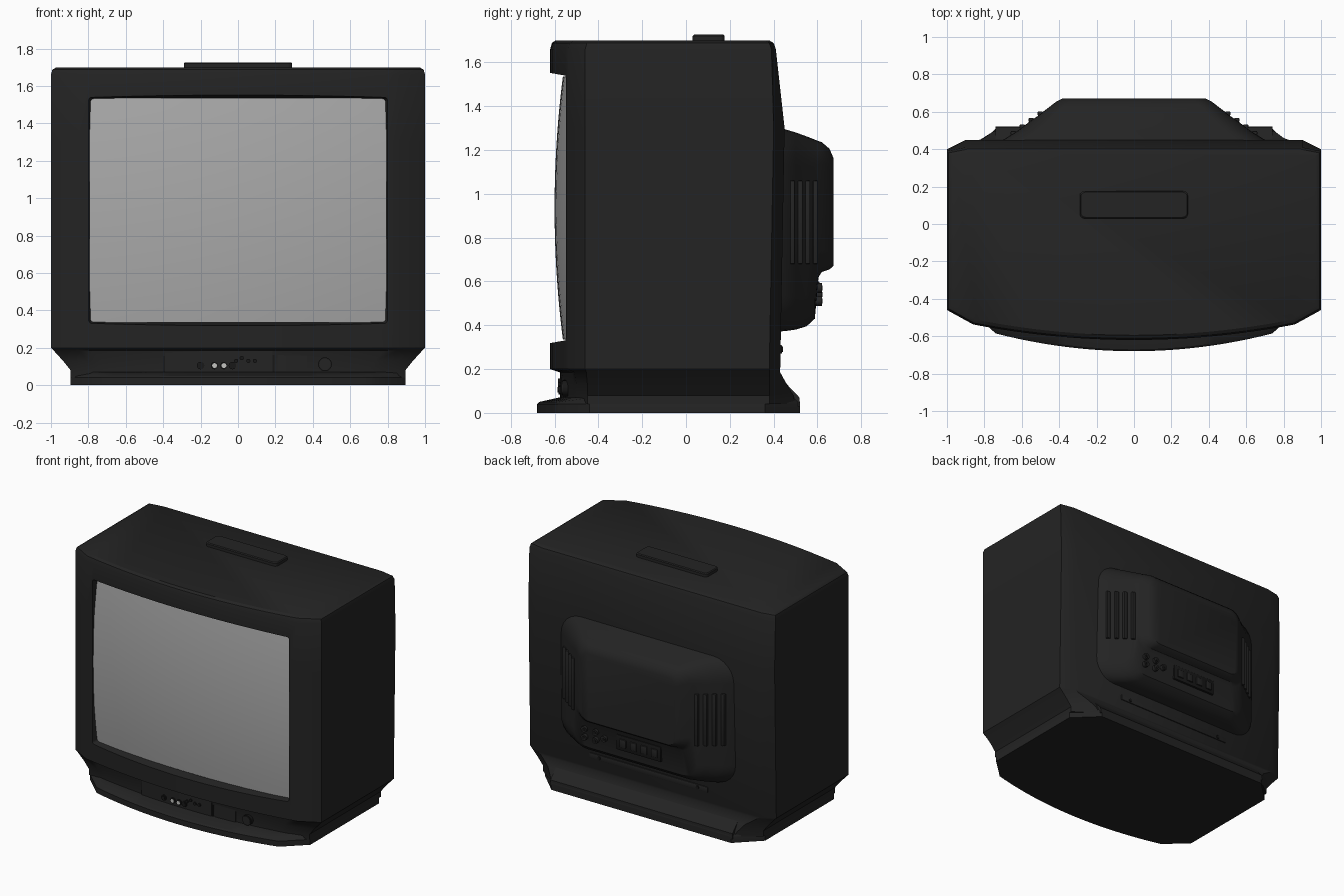
import bpy, bmesh, math
from mathutils import Vector

cube = bpy.data.objects.get("Cube")
if cube:
    bpy.data.objects.remove(cube, do_unlink=True)


def material(name, r, g, b):
    m = bpy.data.materials.new(name)
    m.use_nodes = True
    m.diffuse_color = (r, g, b, 1)
    m.node_tree.nodes["Principled BSDF"].inputs["Base Color"].default_value = (r, g, b, 1)
    return m


BLACK = material("black plastic", .017, .017, .017)
DARK = material("dark recess", .009, .009, .009)
GLASS = material("grey screen glass", .40, .40, .40)
WHITE = material("white socket", .55, .55, .53)


def finish(name, bm, mat, angle=30):
    bmesh.ops.recalc_face_normals(bm, faces=bm.faces)
    mesh = bpy.data.meshes.new(name)
    bm.to_mesh(mesh)
    bm.free()
    mesh.materials.append(mat)
    ob = bpy.data.objects.new(name, mesh)
    bpy.context.collection.objects.link(ob)
    smooth(ob, angle)
    return ob


def smooth(ob, angle=30):
    bpy.ops.object.select_all(action="DESELECT")
    ob.select_set(True)
    bpy.context.view_layer.objects.active = ob
    bpy.ops.object.shade_smooth_by_angle(angle=math.radians(angle))


def loft(name, rings, mat, angle=30):
    """Skin a list of equal-length closed rings and cap both ends."""
    bm = bmesh.new()
    loops = [[bm.verts.new(p) for p in ring] for ring in rings]
    n = len(loops[0])
    for a, b in zip(loops, loops[1:]):
        for i in range(n):
            j = (i + 1) % n
            bm.faces.new((a[i], a[j], b[j], b[i]))
    bm.faces.new(loops[0])
    bm.faces.new(loops[-1])
    return finish(name, bm, mat, angle)


def box(name, x0, x1, y0, y1, z0, z1, mat, bevel=0.0):
    bm = bmesh.new()
    bmesh.ops.create_cube(bm, size=1)
    for v in bm.verts:
        v.co = Vector(((x0 + x1) / 2 + v.co.x * (x1 - x0),
                       (y0 + y1) / 2 + v.co.y * (y1 - y0),
                       (z0 + z1) / 2 + v.co.z * (z1 - z0)))
    if bevel:
        bmesh.ops.bevel(bm, geom=bm.edges[:], offset=bevel, segments=2,
                        affect="EDGES", profile=.5)
    return finish(name, bm, mat)


def knob(name, x, y, z, radius, depth, mat):
    """Short cylinder lying along y."""
    bm = bmesh.new()
    bmesh.ops.create_cone(bm, cap_ends=True, segments=20, radius1=radius,
                          radius2=radius, depth=depth)
    for v in bm.verts:
        v.co = Vector((x + v.co.x, y + v.co.z, z + v.co.y))
    return finish(name, bm, mat)


def plan(z, w, xc, yc, ycor, ysf, ysb, xb, yb, n=24):
    """Horizontal outline: bowed front, chamfered corners, flat back."""
    arc = []
    for i in range(n + 1):
        t = 2 * i / n - 1
        arc.append((xc * t, yc + (ycor - yc) * t * t, z))
    return arc + [(w, ysf, z), (w, ysb, z), (xb, yb, z),
                  (-xb, yb, z), (-w, ysb, z), (-w, ysf, z)]


def rounded(y, hw, z0, z1, r, n=6):
    """Upright rounded rectangle at depth y."""
    pts = []
    corners = ((hw - r, z1 - r), (r - hw, z1 - r), (r - hw, z0 + r), (hw - r, z0 + r))
    for k, (cx, cz) in enumerate(corners):
        for i in range(n + 1):
            a = math.pi / 2 * (k + i / n)
            pts.append((cx + r * math.cos(a), y, cz + r * math.sin(a)))
    return pts


# Cabinet with its tapering neck
cabinet = loft("cabinet", [
    plan(.04, .895, .74, -.565, -.50, -.45, .38, .74, .50),
    plan(.08, .895, .76, -.565, -.50, -.45, .38, .76, .49),
    plan(.13, .935, .80, -.565, -.50, -.45, .38, .80, .46),
    plan(.185, .985, .85, -.575, -.51, -.455, .38, .88, .43),
    plan(.20, 1, .86, -.62, -.537, -.46, .38, .90, .43),
    plan(1.30, 1, .86, -.62, -.537, -.46, .40, .90, .45),
    plan(1.66, 1, .86, -.62, -.537, -.46, .39, .90, .41),
    plan(1.688, .992, .855, -.612, -.529, -.452, .38, .89, .40),
    plan(1.70, .97, .84, -.595, -.512, -.437, .365, .87, .38)], BLACK)

# Screen opening with slanted rim
cutter = loft("opening_cutter", [
    rounded(-.75, .86, .295, 1.575, .03),
    rounded(-.50, .785, .34, 1.53, .015)], BLACK)
cutter.hide_render = True
cut = cabinet.modifiers.new("opening", "BOOLEAN")
cut.operation = "DIFFERENCE"
cut.solver = "EXACT"
cut.object = cutter
smooth(cabinet)
bpy.ops.object.modifier_apply(modifier=cut.name)
bpy.data.objects.remove(cutter, do_unlink=True)
smooth(cabinet)

# Bulging glass
bm = bmesh.new()
bmesh.ops.create_grid(bm, x_segments=24, y_segments=18, size=1)
for v in bm.verts:
    u, t = v.co.x, v.co.y
    v.co = Vector((.795 * u, -.60 + .055 * u * u + .038 * t * t, .935 + .60 * t))
screen = finish("screen", bm, GLASS)
if screen.data.polygons[0].normal.y > 0:
    screen.data.flip_normals()

# Foot plinth
loft("plinth", [
    plan(0, .895, .74, -.68, -.585, -.44, .36, .73, .52),
    plan(.04, .895, .74, -.68, -.585, -.44, .36, .73, .52),
    plan(.05, .89, .735, -.67, -.575, -.435, .355, .73, .52),
    plan(.07, .885, .73, -.58, -.52, -.43, .355, .72, .51)], BLACK)
loft("rear_foot_ramp", [
    [(-.74, .40, z0), (-.74, y, z0), (.74, y, z0), (.74, .40, z0)]
    for z0, y in ((.03, .52), (.07, .518), (.12, .47), (.17, .43))], BLACK)

# Rear tube housing
loft("rear_housing", [
    rounded(.38, .74, .37, 1.32, .16),
    rounded(.45, .70, .373, 1.295, .16),
    rounded(.50, .62, .38, 1.28, .15),
    rounded(.55, .555, .395, 1.262, .14),
    rounded(.588, .50, .43, 1.247, .12),
    rounded(.605, .48, .62, 1.24, .11),
    rounded(.62, .46, .643, 1.235, .10),
    rounded(.655, .415, .655, 1.205, .08),
    rounded(.672, .38, .67, 1.165, .06)], BLACK)

# Vent ribs on both sloping flanks
for side, label in ((1, "left"), (-1, "right")):
    for k in range(4):
        y = .485 + k * .035
        x = .645 - (y - .485) * 1.37
        box(f"{label}_vent_rib_{k + 1}", side * x - .014, side * x + .014,
            y - .01, y + .012, .68, 1.06, BLACK, .004)

# Rear sockets and strip
box("socket_panel", -.22, .14, .58, .609, .49, .60, DARK, .004)
for k in range(4):
    x = -.17 + k * .085
    box(f"rear_port_{k + 1}", x - .026, x + .026, .59, .618, .515, .575, BLACK, .005)
for k, (x, z) in enumerate(((.40, .57), (.40, .51), (.31, .57), (.31, .51), (.24, .54))):
    knob(f"rear_jack_{k + 1}", x, .602, z, .022, .036, BLACK)
    knob(f"rear_jack_hole_{k + 1}", x, .6215, z, .011, .005, DARK)
box("rear_strip", -.48, .48, .42, .438, .27, .31, BLACK, .004)
for x in (-.40, .40):
    knob("rear_screw", x, .438, .29, .012, .01, DARK)

# Top hand-hold plate
loft("top_plate", [[(x, .103 + (zz - 1), z) for x, _, zz in rounded(0, hw, 1 - d, 1 + d, .025)]
                   for z, hw, d in ((1.69, .29, .073), (1.72, .29, .073), (1.726, .284, .067))],
     BLACK)


def neck_y(x):
    return -.565 + .065 * (x / .79) ** 2


def bowed_plate(name, x0, x1, z0, z1, thick, mat, n=10):
    """Thin plate that follows the bowed front of the neck."""
    rings = []
    for i in range(n + 1):
        x = x0 + (x1 - x0) * i / n
        y = neck_y(x)
        rings.append([(x, y + .02, z0), (x, y - thick, z0),
                      (x, y - thick, z1), (x, y + .02, z1)])
    return loft(name, rings, mat)


# Front control panel
bowed_plate("control_panel_rim", -.40, .195, .055, .19, .006, DARK)
bowed_plate("control_panel", -.39, .185, .062, .185, .010, BLACK)
bowed_plate("power_panel", .21, .37, .065, .185, .006, BLACK)
for k, (x, mat) in enumerate(((-.20, DARK), (-.125, WHITE), (-.075, WHITE), (-.03, DARK))):
    knob(f"front_socket_rim_{k + 1}", x, neck_y(x) - .012, .105, .020, .012, DARK)
    knob(f"front_socket_{k + 1}", x, neck_y(x) - .018, .105, .013, .008, mat)
for k, (x, z) in enumerate(((-.01, .13), (.02, .145), (.055, .13), (.09, .13))):
    knob(f"front_button_{k + 1}", x, neck_y(x) - .013, z, .011, .012, DARK)
knob("power_button_rim", .465, neck_y(.465) - .006, .112, .037, .03, DARK)
knob("power_button", .465, neck_y(.465) - .010, .112, .031, .03, BLACK)
